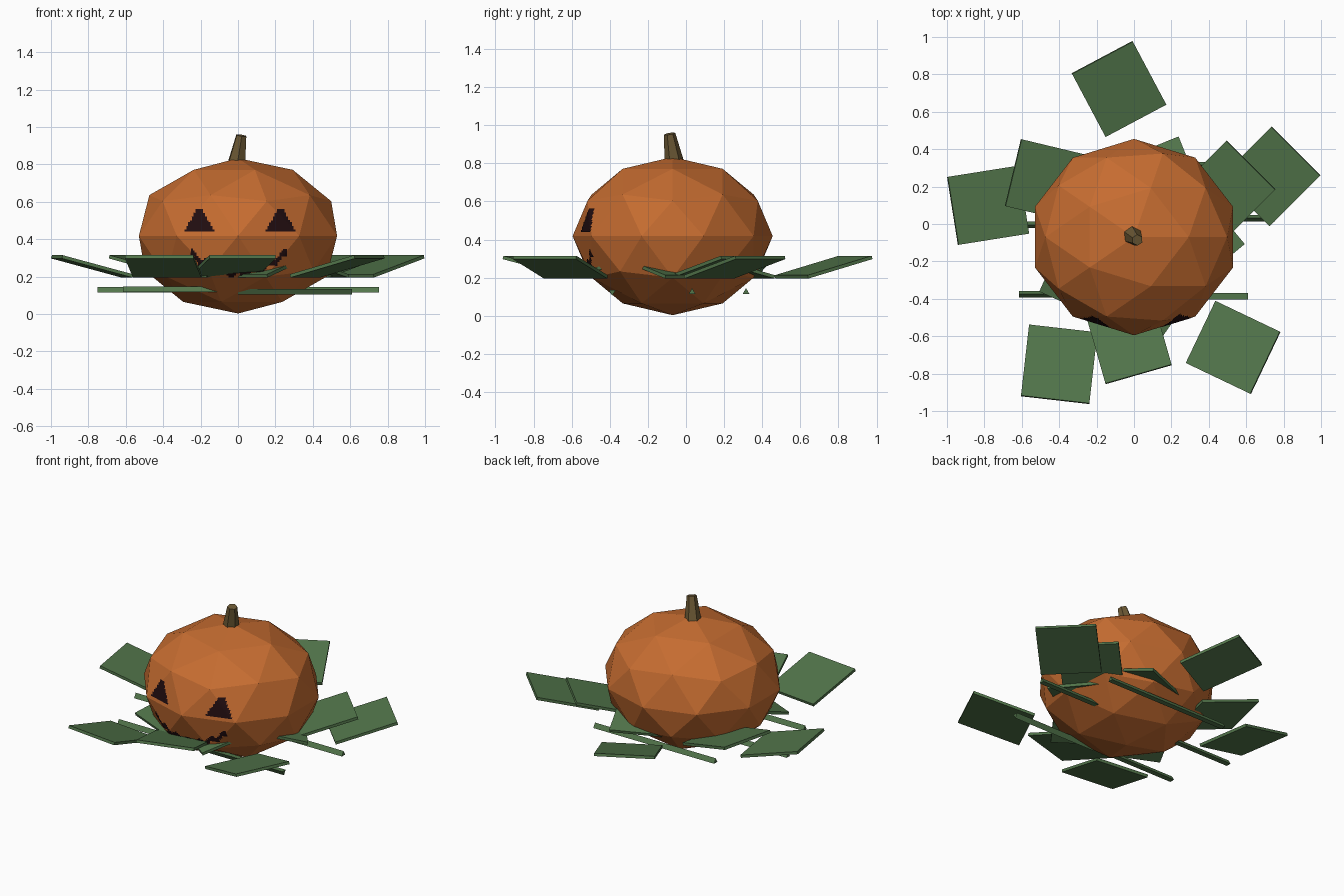
import bpy, bmesh, math
from mathutils import Vector, Matrix
from mathutils.bvhtree import BVHTree

if "Cube" in bpy.data.objects:
    bpy.data.objects.remove(bpy.data.objects["Cube"])


def material(name, rgb):
    m = bpy.data.materials.new(name)
    m.diffuse_color = (*rgb, 1)
    m.use_nodes = True
    m.node_tree.nodes["Principled BSDF"].inputs["Base Color"].default_value = m.diffuse_color
    return m


ORANGE = material("pumpkin orange", (0.56, 0.15, 0.03))
GREEN = material("leaf green", (0.085, 0.18, 0.07))
BROWN = material("stem brown", (0.15, 0.10, 0.035))
DARK = material("carved dark", (0.015, 0.004, 0.005))


def add_object(name, bm, mat):
    me = bpy.data.meshes.new(name)
    bm.to_mesh(me)
    bm.free()
    me.materials.append(mat)
    ob = bpy.data.objects.new(name, me)
    bpy.context.collection.objects.link(ob)
    return ob


# Pumpkin body: squashed low-poly ball
bpy.ops.mesh.primitive_ico_sphere_add(subdivisions=2, radius=1)
body = bpy.context.object
body.name = "pumpkin_body"
body.data.transform(Matrix.Translation((0, -0.07, 0.418)) @ Matrix.Diagonal((0.557, 0.525, 0.415, 1)))
body.data.materials.append(ORANGE)
bvh = BVHTree.FromPolygons([v.co.copy() for v in body.data.vertices],
                           [tuple(p.vertices) for p in body.data.polygons])


def prism(name, start, end, r1, r2, sides, mat, twist=0.0):
    """Tapered prism between two points."""
    a, b = Vector(start), Vector(end)
    bm = bmesh.new()
    rot = (b - a).to_track_quat('Z', 'Y').to_matrix().to_4x4()
    bmesh.ops.create_cone(bm, cap_ends=True, segments=sides, radius1=r1, radius2=r2,
                          depth=(b - a).length,
                          matrix=Matrix.Translation((a + b) / 2) @ rot @ Matrix.Rotation(twist, 4, 'Z'))
    return add_object(name, bm, mat)


# Stem, leaning right and forward
prism("stem", (-0.012, -0.058, 0.78), (0.018, -0.086, 0.955), 0.055, 0.03, 6, BROWN, 0.3)


# Carved face: thin skin of small cells laid on the front of the body
def carve(name, inside, x0, x1, z0, z1, cell=0.01):
    bm = bmesh.new()
    verts = {}

    def vert(i, j):
        if (i, j) not in verts:
            hit = bvh.ray_cast(Vector((x0 + i * cell, -2, z0 + j * cell)), Vector((0, 1, 0)))
            verts[i, j] = bm.verts.new(hit[0] + hit[1] * 0.005)
        return verts[i, j]

    for i in range(round((x1 - x0) / cell)):
        for j in range(round((z1 - z0) / cell)):
            if inside(x0 + (i + 0.5) * cell, z0 + (j + 0.5) * cell):
                bm.faces.new([vert(i, j), vert(i + 1, j), vert(i + 1, j + 1), vert(i, j + 1)])
    add_object(name, bm, DARK)


for side, cx in (("left", -0.205), ("right", 0.225)):
    carve(side + "_eye", lambda x, z: abs(x - cx) < 0.08 - 0.55 * (z - 0.44),
          cx - 0.08, cx + 0.08, 0.44, 0.56)


def smile(x, z):
    zigzag = 0.03 * (abs((x / 0.08) % 1 - 0.5) * 2 - 0.5)
    return abs(z - (0.225 + 1.6 * x * x + zigzag)) < 0.018


carve("mouth", smile, -0.25, 0.26, 0.15, 0.37)

# Vines: thin three-sided rods lying across under the body
for name, a, b, twist in (
        ("front_vine_left", (-0.615, -0.375, 0.127), (0, -0.375, 0.127), 0.0),
        ("front_vine_right", (0, -0.387, 0.125), (0.61, -0.387, 0.125), math.pi),
        ("middle_vine_left", (-0.75, -0.005, 0.125), (0, -0.005, 0.125), 0.0),
        ("middle_vine_right", (0, 0.032, 0.125), (0.755, 0.032, 0.125), 0.0),
        ("back_vine", (-0.44, 0.315, 0.125), (0.45, 0.315, 0.125), 0.0)):
    prism(name, a, b, 0.02, 0.02, 3, GREEN, twist)

# Leaves: square slabs rising 15 degrees along their heading (x, y, heading)
LEAVES = [(-0.08, 0.722, 118), (-0.78, 0.10, 189), (-0.46, 0.23, 166.5),
          (0.73, 0.255, 45), (0.49, 0.18, 45), (-0.40, -0.75, 263.5),
          (-0.028, -0.62, -74), (0.53, -0.66, -25.5), (0.326, -0.09, 220),
          (-0.26, -0.26, 66), (0.115, -0.335, 55), (0.14, 0.22, -68)]
for n, (x, y, heading) in enumerate(LEAVES, 1):
    bm = bmesh.new()
    bmesh.ops.create_cube(bm, size=1, matrix=Matrix.Translation((x, y, 0.255))
                          @ Matrix.Rotation(math.radians(heading), 4, 'Z')
                          @ Matrix.Rotation(math.radians(-15), 4, 'Y')
                          @ Matrix.Diagonal((0.395, 0.368, 0.018, 1)))
    add_object(f"leaf_{n}", bm, GREEN)
